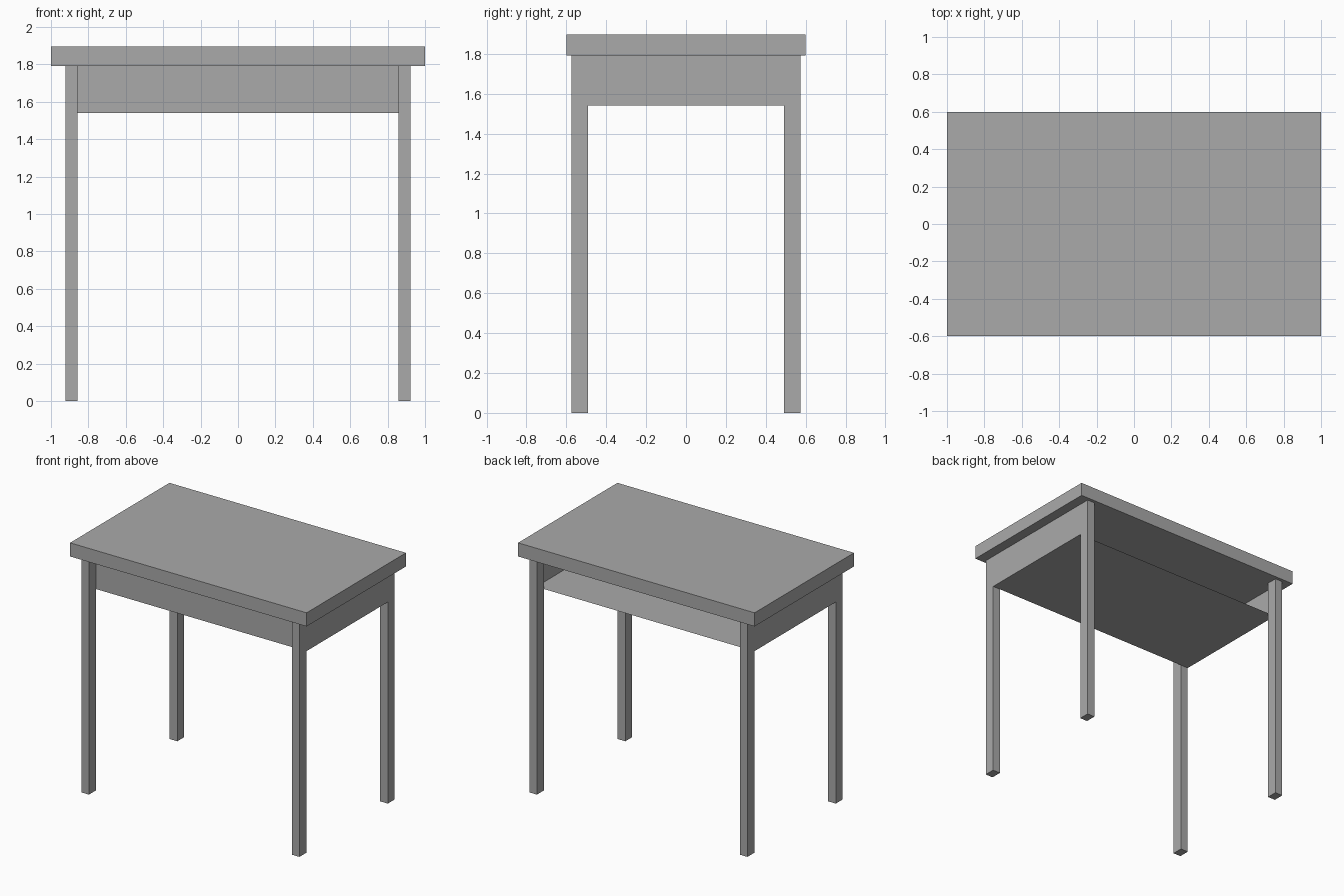
import bpy
import bmesh

default = bpy.data.objects.get("Cube")
if default:
    bpy.data.objects.remove(default, do_unlink=True)

# Single plain grey finish
GREY = (0.4, 0.4, 0.4, 1.0)
grey = bpy.data.materials.new("plain_grey")
grey.use_nodes = True
grey.diffuse_color = GREY
grey.node_tree.nodes["Principled BSDF"].inputs["Base Color"].default_value = GREY


def box(name, low, high, open_faces=None):
    """Axis-aligned box between two corners; faces matching open_faces are removed."""
    bm = bmesh.new()
    bmesh.ops.create_cube(bm, size=1.0)
    for v in bm.verts:
        v.co = [lo + (c + 0.5) * (hi - lo) for c, lo, hi in zip(v.co, low, high)]
    bm.normal_update()
    if open_faces:
        gone = [f for f in bm.faces if open_faces(f.normal)]
        bmesh.ops.delete(bm, geom=gone, context="FACES")
    mesh = bpy.data.meshes.new(name)
    bm.to_mesh(mesh)
    bm.free()
    mesh.materials.append(grey)
    obj = bpy.data.objects.new(name, mesh)
    bpy.context.collection.objects.link(obj)
    return obj


HEIGHT, UNDERSIDE, TRAY_BASE = 1.896, 1.792, 1.54
LEG_OUT_X, LEG_IN_X = 0.922, 0.858
LEG_OUT_Y, LEG_IN_Y = 0.575, 0.492

# Table top
box("table_top", (-1, -0.6, UNDERSIDE), (1, 0.6, HEIGHT))

# Thin-sheet storage tray under the top, open at the back
box("storage_tray", (-LEG_OUT_X, -LEG_IN_Y, TRAY_BASE), (LEG_OUT_X, LEG_IN_Y, UNDERSIDE),
    open_faces=lambda n: n.y > 0.5 or n.z > 0.5)

# Four straight legs
for side, sx in (("left", 1), ("right", -1)):
    for end, sy in (("front", -1), ("back", 1)):
        xs = sorted((sx * LEG_IN_X, sx * LEG_OUT_X))
        ys = sorted((sy * LEG_IN_Y, sy * LEG_OUT_Y))
        box(f"{end}_{side}_leg", (xs[0], ys[0], 0), (xs[1], ys[1], UNDERSIDE))
